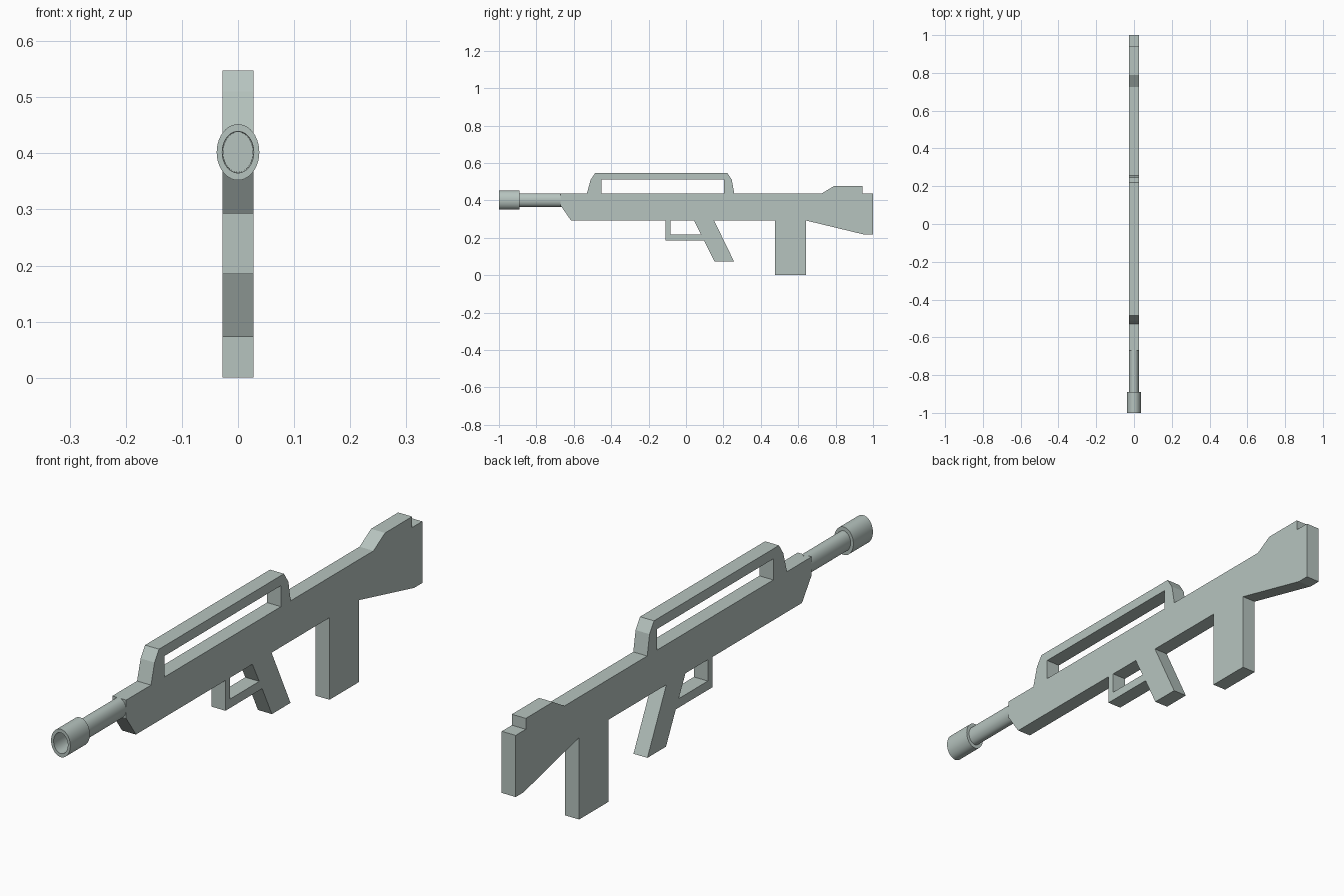
import bpy, bmesh, math

cube = bpy.data.objects.get("Cube")
if cube:
    bpy.data.objects.remove(cube)

HALF = 0.0275          # half thickness of the flat parts
TOP, BELLY = 0.437, 0.293
BORE_Z = 0.402
SIDES = 40

mat = bpy.data.materials.new("pale_grey_green")
mat.use_nodes = True
colour = (0.47, 0.55, 0.52, 1)
mat.diffuse_color = colour
mat.node_tree.nodes["Principled BSDF"].inputs["Base Color"].default_value = colour


def finish(name, bm):
    bmesh.ops.recalc_face_normals(bm, faces=bm.faces)
    mesh = bpy.data.meshes.new(name)
    bm.to_mesh(mesh)
    bm.free()
    mesh.materials.append(mat)
    obj = bpy.data.objects.new(name, mesh)
    bpy.context.collection.objects.link(obj)
    return obj


def slab(name, outline):
    """Extrude a (y, z) side outline across the thickness."""
    bm = bmesh.new()
    face = bm.faces.new([bm.verts.new((-HALF, y, z)) for y, z in outline])
    new = bmesh.ops.extrude_face_region(bm, geom=[face])["geom"]
    verts = [v for v in new if isinstance(v, bmesh.types.BMVert)]
    bmesh.ops.translate(bm, verts=verts, vec=(2 * HALF, 0, 0))
    return finish(name, bm)


def lathe(name, profile, squash):
    """Turn a (y, radius) profile around the bore, narrowed in x."""
    bm = bmesh.new()
    rings = []
    for y, r in profile:
        angles = [math.tau * i / SIDES for i in range(SIDES)]
        rings.append([bm.verts.new((r * squash * math.cos(a), y,
                                    BORE_Z + r * math.sin(a))) for a in angles])
    for a, b in zip(rings, rings[1:]):
        for i in range(SIDES):
            j = (i + 1) % SIDES
            bm.faces.new((a[i], a[j], b[j], b[i]))
    bm.faces.new(rings[0])
    bm.faces.new(rings[-1])
    obj = finish(name, bm)
    bpy.ops.object.select_all(action="DESELECT")
    obj.select_set(True)
    bpy.context.view_layer.objects.active = obj
    bpy.ops.object.shade_smooth_by_angle(angle=math.radians(35))
    return obj


# Receiver and shoulder stock
slab("body", [(-0.67, TOP), (0.725, TOP), (0.79, 0.476), (0.943, 0.476),
              (0.943, TOP), (1, TOP), (1, 0.217), (0.955, 0.217),
              (0.64, BELLY), (-0.615, BELLY), (-0.67, 0.372)])

# Carrying handle arch
slab("carry_handle", [(-0.53, TOP), (-0.51, 0.51), (-0.485, 0.548),
                      (0.22, 0.548), (0.245, 0.51), (0.258, TOP),
                      (0.203, TOP), (0.203, 0.512), (-0.453, 0.512),
                      (-0.453, TOP)])

# Grip, trigger guard and magazine
slab("grip", [(0.042, BELLY), (0.15, BELLY), (0.257, 0.073),
              (0.152, 0.073), (0.097, 0.185)])
slab("trigger_guard", [(-0.11, BELLY), (-0.11, 0.185), (0.097, 0.185),
                       (0.081, 0.217), (-0.084, 0.217), (-0.084, BELLY)])
slab("magazine", [(0.477, BELLY), (0.642, BELLY), (0.642, 0), (0.477, 0)])

# Barrel and hollow muzzle sleeve
lathe("barrel", [(-0.9, 0.036), (-0.66, 0.036)], 0.75)
lathe("muzzle_sleeve", [(-0.895, 0.036), (-1, 0.037), (-1, 0.05),
                        (-0.89, 0.05), (-0.89, 0.03)], 0.76)
